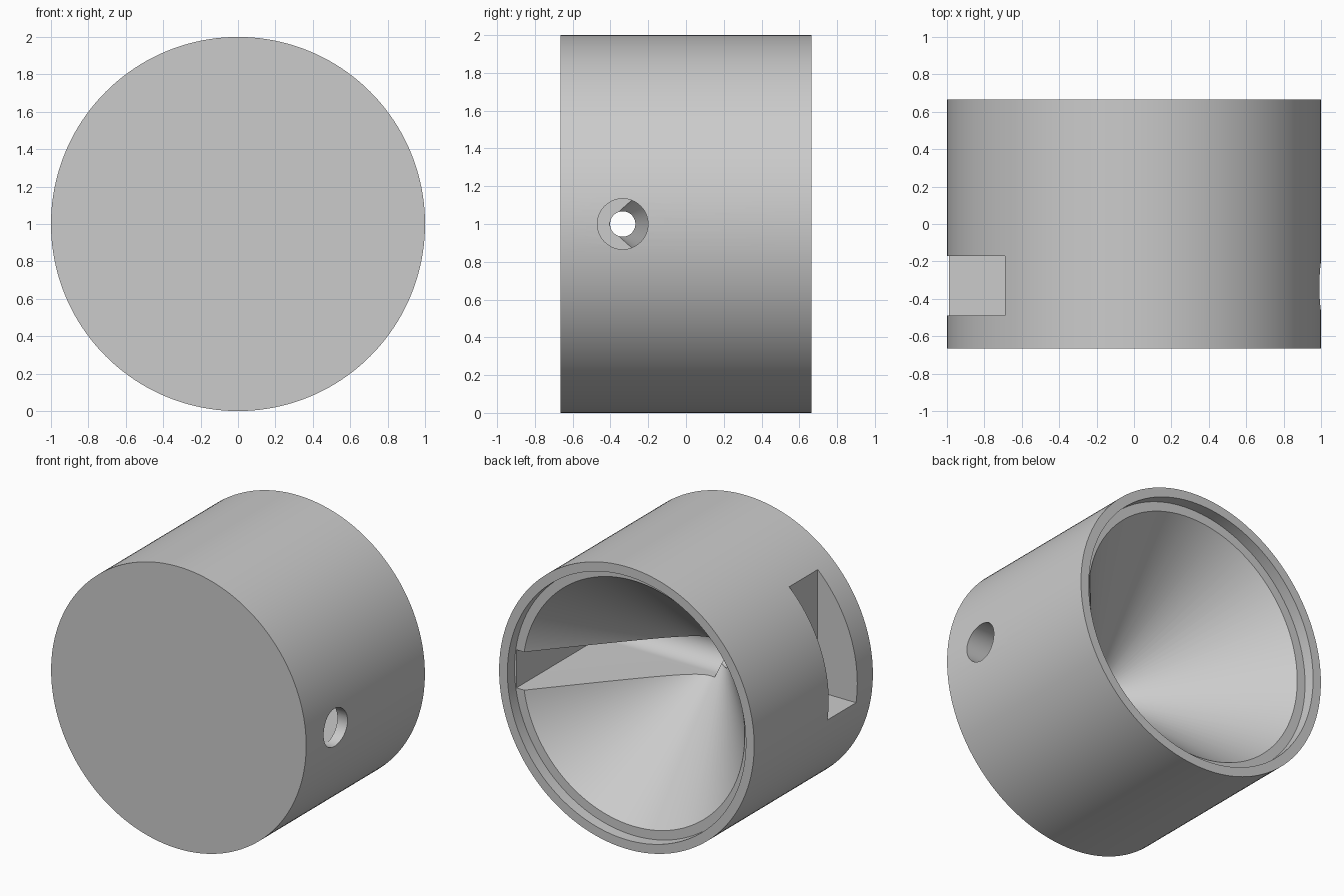
import bpy, bmesh, math
from mathutils import Matrix, Vector

cube = bpy.data.objects.get("Cube")
if cube:
    bpy.data.objects.remove(cube, do_unlink=True)

HALF = 0.665       # half the length of the body
BORE_Y = -0.335    # axis of the cross bore
BORE_R = 0.135
PIN_R = 0.067
SIDES = 160

grey = bpy.data.materials.new("plain_grey")
grey.use_nodes = True
grey.diffuse_color = (0.6, 0.6, 0.6, 1)
grey.node_tree.nodes["Principled BSDF"].inputs["Base Color"].default_value = (0.6, 0.6, 0.6, 1)


def make_object(name, bm):
    bmesh.ops.recalc_face_normals(bm, faces=bm.faces)
    mesh = bpy.data.meshes.new(name)
    bm.to_mesh(mesh)
    bm.free()
    mesh.materials.append(grey)
    obj = bpy.data.objects.new(name, mesh)
    bpy.context.collection.objects.link(obj)
    return obj


def lathe(name, profile):
    """Turn a (radius, y) profile about the y axis, at height 1."""
    bm = bmesh.new()
    verts = [bm.verts.new((r, y, 1)) for r, y in profile]
    edges = [bm.edges.new(pair) for pair in zip(verts, verts[1:])]
    bmesh.ops.spin(bm, geom=verts + edges, cent=(0, 0, 1), axis=(0, 1, 0),
                   angle=math.tau, steps=SIDES, use_duplicate=False)
    bmesh.ops.remove_doubles(bm, verts=bm.verts, dist=1e-5)
    return make_object(name, bm)


def extrude_x(name, outline, x0, x1):
    """Extrude a (y, z) outline along x."""
    bm = bmesh.new()
    face = bm.faces.new([bm.verts.new((x0, y, z)) for y, z in outline])
    geom = bmesh.ops.extrude_face_region(bm, geom=[face])["geom"]
    moved = [g for g in geom if isinstance(g, bmesh.types.BMVert)]
    bmesh.ops.translate(bm, verts=moved, vec=Vector((x1 - x0, 0, 0)))
    return make_object(name, bm)


def arc(radius, start, end, steps):
    angles = [start + (end - start) * i / steps for i in range(steps + 1)]
    return [(BORE_Y + radius * math.cos(a), 1 + radius * math.sin(a)) for a in angles]


def cut(target, cutter):
    cutter.hide_render = True
    mod = target.modifiers.new("cut", 'BOOLEAN')
    mod.operation = 'DIFFERENCE'
    mod.solver = 'EXACT'
    mod.object = cutter
    bpy.context.view_layer.objects.active = target
    bpy.ops.object.modifier_apply(modifier=mod.name)
    bpy.data.objects.remove(cutter, do_unlink=True)


# Drum with a stepped rim and a conical hollow at the back
body = lathe("drum_body", [
    (0, -HALF), (1, -HALF), (1, HALF), (0.935, HALF),
    (0.935, 0.585), (0.87, 0.585), (0.017, -0.42), (0, -0.44)])

# Round-bottomed groove from the bore to the ledge
groove = arc(BORE_R, math.pi / 2, 1.5 * math.pi, 32)
groove += [(0.62, 1 - BORE_R), (0.62, 1 + BORE_R)]
cut(body, extrude_x("groove_cutter", groove, -0.03, 0.92))

# Bore through the side wall into the groove
cut(body, extrude_x("bore_cutter", arc(BORE_R - 0.001, 0, math.tau, 64)[:-1], 0.88, 1.1))

# Pocket with a flat floor on the other side
pocket = [(-0.49, 0.86), (-0.17, 0.86), (-0.17, 1.9), (-0.49, 1.9)]
cut(body, extrude_x("pocket_cutter", pocket, -1.2, -0.69))

# Narrow pin hole joining the groove to the pocket
cut(body, extrude_x("pin_hole_cutter", arc(PIN_R, 0, math.tau, 48)[:-1], -0.8, 0.05))

# Smooth curved faces, sharp rims
bpy.ops.object.select_all(action='DESELECT')
body.select_set(True)
bpy.context.view_layer.objects.active = body
bpy.ops.object.shade_smooth_by_angle(angle=math.radians(30))
